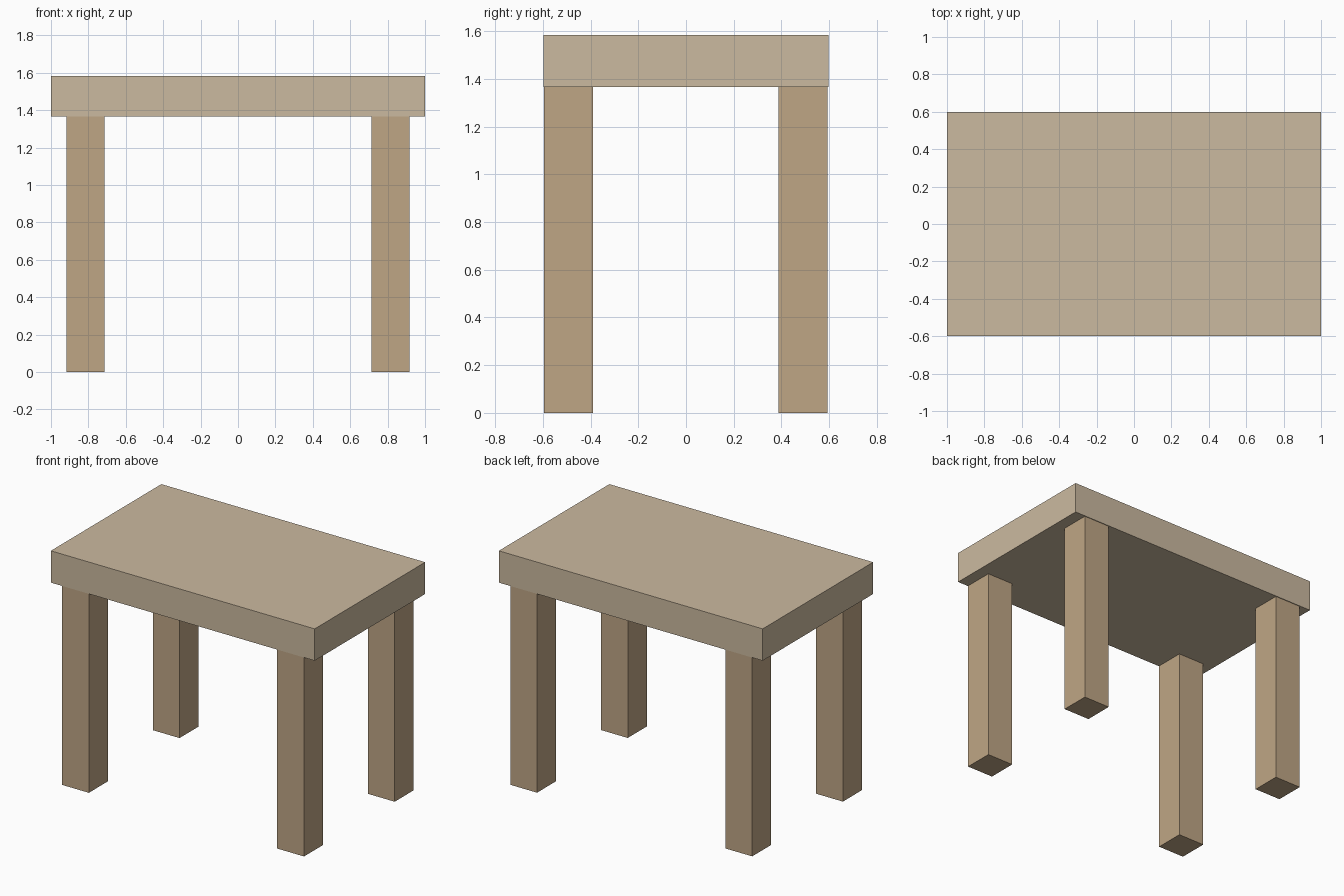
import bpy

if "Cube" in bpy.data.objects:
    bpy.data.objects.remove(bpy.data.objects["Cube"])


def material(name, color):
    mat = bpy.data.materials.new(name)
    mat.diffuse_color = (*color, 1.0)
    mat.use_nodes = True
    mat.node_tree.nodes["Principled BSDF"].inputs["Base Color"].default_value = mat.diffuse_color
    return mat


def box(name, low, high, mat):
    """Axis-aligned box between two corners."""
    center = [(a + b) / 2 for a, b in zip(low, high)]
    bpy.ops.mesh.primitive_cube_add(size=1, location=center)
    obj = bpy.context.object
    obj.name = name
    obj.scale = [b - a for a, b in zip(low, high)]
    bpy.ops.object.transform_apply(location=False, rotation=False, scale=True)
    obj.data.materials.append(mat)
    return obj


light_wood = material("light_wood", (0.60, 0.49, 0.35))
leg_wood = material("leg_wood", (0.52, 0.38, 0.235))

UNDERSIDE, TOP = 1.365, 1.583

# Thick slab top
box("table_top", (-1.0, -0.598, UNDERSIDE), (1.0, 0.598, TOP), light_wood)

# Four square legs, nearly flush with the front and back edges
for depth, y0, y1 in (("front", -0.595, -0.389), ("back", 0.387, 0.593)):
    for side, x0, x1 in (("left", -0.917, -0.714), ("right", 0.714, 0.917)):
        box(f"{depth}_{side}_leg", (x0, y0, 0.0), (x1, y1, UNDERSIDE), leg_wood)
